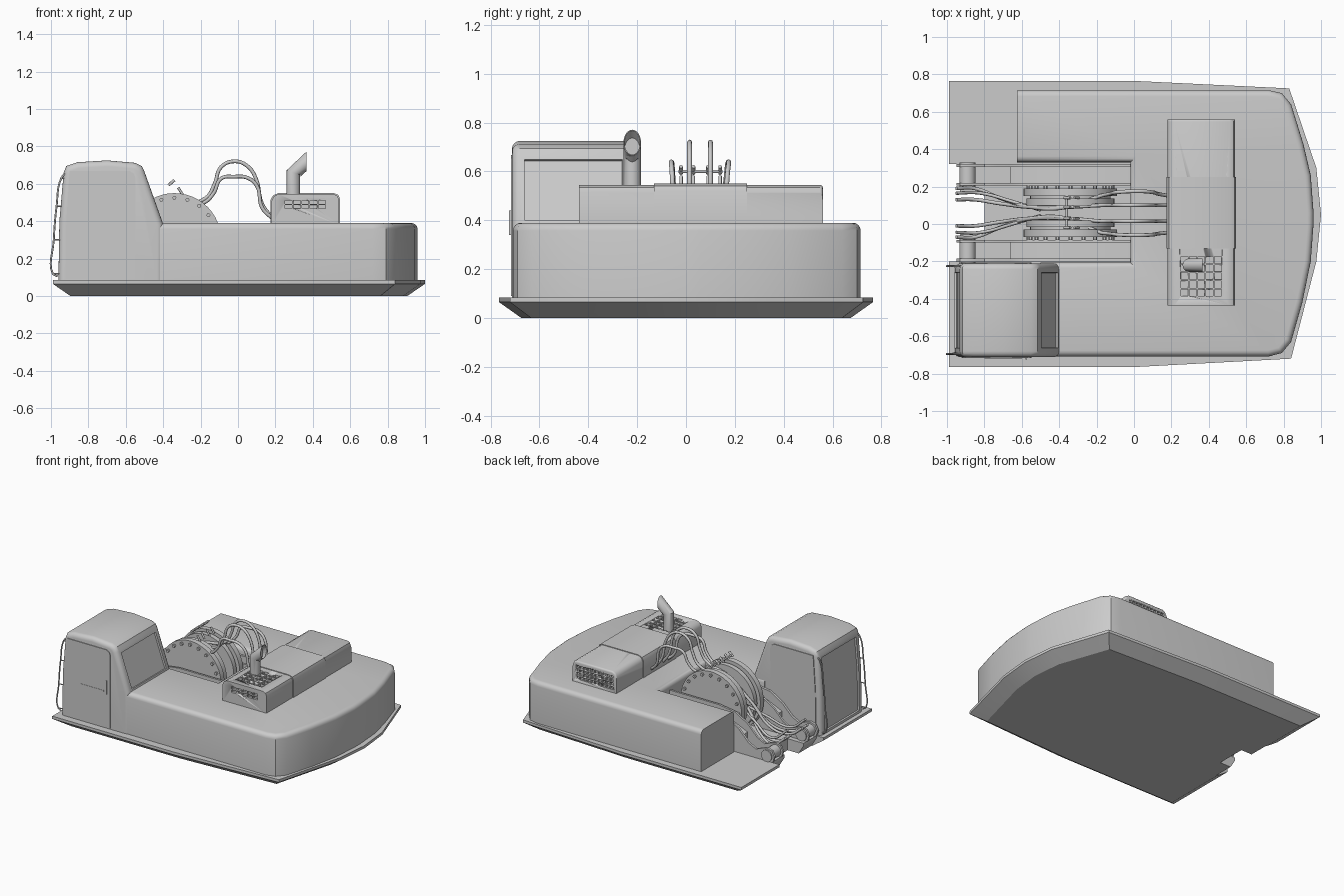
import bpy, bmesh, math
from mathutils import Vector

if "Cube" in bpy.data.objects:
    bpy.data.objects.remove(bpy.data.objects["Cube"])

MID = 0.06  # y of the boom channel's centre line


def finish(name, bm, angle=35):
    bmesh.ops.recalc_face_normals(bm, faces=bm.faces)
    me = bpy.data.meshes.new(name)
    bm.to_mesh(me)
    bm.free()
    ob = bpy.data.objects.new(name, me)
    bpy.context.collection.objects.link(ob)
    smooth(ob, angle)
    return ob


def smooth(ob, angle=35):
    bpy.ops.object.select_all(action='DESELECT')
    ob.select_set(True)
    bpy.context.view_layer.objects.active = ob
    bpy.ops.object.shade_smooth_by_angle(angle=math.radians(angle))


def prism_bm(pts, axis, a, b, bm=None):
    """Extrude a 2D outline along z (pts are x,y) or y (pts are x,z)."""
    bm = bm or bmesh.new()
    put = (lambda p, h: (p[0], p[1], h)) if axis == 'z' else (lambda p, h: (p[0], h, p[1]))
    lo = [bm.verts.new(put(p, a)) for p in pts]
    hi = [bm.verts.new(put(p, b)) for p in pts]
    bm.faces.new(lo)
    bm.faces.new(hi)
    for i in range(len(pts)):
        j = (i + 1) % len(pts)
        bm.faces.new((lo[i], lo[j], hi[j], hi[i]))
    bmesh.ops.recalc_face_normals(bm, faces=bm.faces)
    return bm


def prism(name, pts, axis, a, b, pick=None, width=0.02, seg=4):
    bm = prism_bm(pts, axis, a, b)
    if pick:
        edges = [e for e in bm.edges if pick(e.verts[0].co, e.verts[1].co)]
        bmesh.ops.bevel(bm, geom=edges, offset=width, segments=seg, profile=0.5, affect='EDGES')
    return finish(name, bm)


def rect(x0, x1, z0, z1):
    return [(x0, z0), (x1, z0), (x1, z1), (x0, z1)]


def circle(cx, cz, r, n):
    return [(cx + r * math.cos(2 * math.pi * i / n), cz + r * math.sin(2 * math.pi * i / n)) for i in range(n)]


def tube(name, pts, r):
    cu = bpy.data.curves.new(name, 'CURVE')
    cu.dimensions = '3D'
    cu.bevel_depth, cu.bevel_resolution, cu.resolution_u = r, 2, 6
    cu.use_fill_caps = True
    sp = cu.splines.new('BEZIER')
    sp.bezier_points.add(len(pts) - 1)
    for bp, p in zip(sp.bezier_points, pts):
        bp.co = p
        bp.handle_left_type = bp.handle_right_type = 'AUTO'
    ob = bpy.data.objects.new(name, cu)
    bpy.context.collection.objects.link(ob)
    bpy.ops.object.select_all(action='DESELECT')
    ob.select_set(True)
    bpy.context.view_layer.objects.active = ob
    bpy.ops.object.convert(target='MESH')
    smooth(bpy.context.object, 50)


# Base deck: flared rim with a stepped notch at the boom end
outer = [(-0.99, -0.765), (0, -0.765), (0.84, -0.72), (0.975, -0.2), (1.0, 0.05), (0.975, 0.3),
         (0.83, 0.725), (0, 0.765), (-0.99, 0.765)]
notch = [(-0.99, 0.32), (-0.93, 0.32), (-0.93, 0.17), (-0.8, 0.17),
         (-0.8, -0.05), (-0.93, -0.05), (-0.93, -0.2), (-0.99, -0.2)]
bm = bmesh.new()
rings = [[bm.verts.new((x, y, z)) for x, y in outer + notch] for z in (0.085, 0.065)]
low = [(x * 0.905, y * 0.88) for x, y in outer] + [(max(x, -0.9), y) if x > -0.9 else (-0.896 + (x + 0.99) * 0.1, y) for x, y in notch]
rings.append([bm.verts.new((x, y, 0)) for x, y in low])
bm.faces.new(rings[0])
bm.faces.new(rings[2])
for up, dn in zip(rings, rings[1:]):
    for i in range(len(up)):
        j = (i + 1) % len(up)
        bm.faces.new((up[i], up[j], dn[j], dn[i]))
finish("base_deck", bm, 25)

# Main body shell wrapping the boom channel
body = [(-0.5, -0.708), (0.72, -0.708), (0.79, -0.69), (0.84, -0.63), (0.9, -0.42), (0.945, -0.2),
        (0.96, 0), (0.96, 0.06), (0.945, 0.26), (0.905, 0.43), (0.84, 0.64), (0.79, 0.70), (0.72, 0.715),
        (-0.625, 0.715), (-0.625, 0.33), (-0.02, 0.33), (-0.02, -0.205), (-0.5, -0.205)]
prism("body_shell", body, 'z', 0.07, 0.39,
      lambda p, q: min(p.z, q.z) > 0.38 and not (p.x < -0.4 and q.x < -0.4), 0.032)

# Cab with rounded roof and recessed front and rear windows
cab = [(-0.96, 0.085), (-0.955, 0.4), (-0.932, 0.66), (-0.918, 0.695), (-0.86, 0.715), (-0.7, 0.725),
       (-0.55, 0.712), (-0.515, 0.695), (-0.5, 0.665), (-0.4, 0.385), (-0.4, 0.085)]
bm = prism_bm(cab, 'y', -0.712, -0.21)
bmesh.ops.bevel(bm, geom=[e for e in bm.edges if abs(e.verts[0].co.y - e.verts[1].co.y) < 1e-4
                          and max(v.co.z for v in e.verts) > 0.1],
                offset=0.032, segments=4, profile=0.5, affect='EDGES')
bm.normal_update()
front = [f for f in bm.faces if f.normal.x < -0.98 and f.calc_area() > 0.05]
rear = [f for f in bm.faces if f.normal.x > 0.8 and f.normal.z > 0.2 and f.calc_area() > 0.05]
for faces in (front, rear):
    bmesh.ops.inset_region(bm, faces=faces, thickness=0.018, depth=0, use_even_offset=True)
    bmesh.ops.inset_region(bm, faces=faces, thickness=0.002, depth=-0.012, use_even_offset=True)
finish("cab", bm)

# Cab doors, handle and front guard rail
door = [(-0.922, 0.09), (-0.55, 0.09), (-0.548, 0.63), (-0.556, 0.655), (-0.58, 0.668), (-0.9, 0.668), (-0.918, 0.4)]
prism("cab_door", door, 'y', -0.717, -0.705)
prism("cab_side_window", door, 'y', -0.215, -0.205)
prism("door_handle", rect(-0.58, -0.572, 0.34, 0.44), 'y', -0.724, -0.71)
prism("door_seam_trim", rect(-0.8, -0.6, 0.355, 0.362), 'y', -0.719, -0.71)
rail = [(-0.965, 0.105), (-0.99, 0.12), (-0.985, 0.3), (-0.97, 0.48), (-0.945, 0.63), (-0.925, 0.655)]
for n, y in enumerate((-0.695, -0.225)):
    tube(f"cab_rail_{n}", [(x, y, z) for x, z in rail], 0.005)
for x, z in rail[1:5]:
    tube("rail_stub", [(x, -0.695, z), (x + 0.04, -0.69, z)], 0.004)

# Engine hood, with vent holes cut by one helper mesh
def hood_profile(g):
    return [(0.18 - g, 0.38), (0.54 + g, 0.38), (0.54 + g, 0.515 + g), (0.532 + g, 0.535 + g), (0.512, 0.545 + g),
            (0.215, 0.545 + g), (0.192 - g, 0.533 + g), (0.18 - g, 0.51 + g)]


hood = prism("engine_hood", hood_profile(0), 'y', -0.437, 0.56,
             lambda p, q: min(p.y, q.y) > 0.55 and min(p.z, q.z) > 0.5, 0.012, 3)
prism("hood_centre_panel", hood_profile(0.005), 'y', -0.13, 0.25)
bm = bmesh.new()
for i in range(5):
    x = 0.252 + 0.0445 * i
    for j in range(5):
        y = -0.385 + 0.0435 * j
        prism_bm(rect(x, x + 0.037, 0.528, 0.57), 'y', y, y + 0.036, bm)
    for j in range(2):
        z = 0.468 + 0.024 * j
        prism_bm(rect(x, x + 0.037, z, z + 0.019), 'y', -0.45, -0.42, bm)
for i in range(10):
    for j in range(4):
        x, z = 0.207 + 0.031 * i, 0.412 + 0.027 * j
        prism_bm(rect(x, x + 0.025, z, z + 0.021), 'y', 0.545, 0.58, bm)
cutter = finish("vent_cutter", bm)
cutter.hide_render = True
cutter.hide_viewport = True
mod = hood.modifiers.new("vents", 'BOOLEAN')
mod.operation, mod.object, mod.solver = 'DIFFERENCE', cutter, 'EXACT'

# Exhaust: upright pipe, angled tip cut off vertically
bm = bmesh.new()
cx, cy, r, n = 0.296, -0.22, 0.036, 24
rings = [[], [], []]
for i in range(n):
    c, s = math.cos(2 * math.pi * i / n), math.sin(2 * math.pi * i / n)
    rings[0].append(bm.verts.new((cx + r * c, cy + r * s, 0.52)))
    rings[1].append(bm.verts.new((cx + r * c, cy + r * s, 0.66 - 0.012 * c)))
    rings[2].append(bm.verts.new((0.365, cy + r * s, 0.718 - 0.053 * c)))
for lo, hi in zip(rings, rings[1:]):
    for i in range(n):
        j = (i + 1) % n
        bm.faces.new((lo[i], lo[j], hi[j], hi[i]))
bm.faces.new(rings[0])
cap = bm.faces.new(rings[2])
bmesh.ops.recalc_face_normals(bm, faces=bm.faces)
bmesh.ops.inset_region(bm, faces=[cap], thickness=0.004)
mouth = bmesh.ops.extrude_face_region(bm, geom=[cap])['geom']
bmesh.ops.translate(bm, verts=[g for g in mouth if isinstance(g, bmesh.types.BMVert)], vec=(-0.03, 0, -0.03))
bmesh.ops.delete(bm, geom=[cap], context='FACES_ONLY')
finish("exhaust_pipe", bm, 30)

# Boom foot: arched discs with bolts, bracket plates and pins, mirrored about the channel
bracket = [(-0.02, 0.07), (-0.02, 0.34), (-0.42, 0.34), (-0.56, 0.32), (-0.66, 0.26), (-0.74, 0.18), (-0.8, 0.15),
           (-0.85, 0.17), (-0.89, 0.182), (-0.93, 0.17), (-0.95, 0.13), (-0.94, 0.09), (-0.9, 0.07)]
for side, tag in ((1, "left"), (-1, "right")):
    def span(a, b):
        return MID + side * a, MID + side * b
    prism(f"boom_disc_outer_{tag}", circle(-0.34, 0.3, 0.25, 48), 'y', *span(0.09, 0.13))
    prism(f"boom_disc_hub_{tag}", circle(-0.34, 0.3, 0.215, 48), 'y', *span(0.07, 0.1))
    prism(f"boom_disc_inner_{tag}", circle(-0.34, 0.3, 0.235, 48), 'y', *span(0.04, 0.075))
    bm = bmesh.new()
    for x, z in circle(-0.34, 0.3, 0.225, 20):
        if z > 0.12:
            prism_bm(circle(x, z, 0.011, 6), 'y', *span(0.125, 0.145), bm)
    finish(f"disc_bolts_{tag}", bm)
    prism(f"bracket_outer_{tag}", bracket, 'y', *span(0.245, 0.262))
    prism(f"bracket_inner_{tag}", bracket, 'y', *span(0.145, 0.16))
    prism(f"bracket_web_{tag}", [(-0.02, 0.07), (-0.02, 0.27), (-0.5, 0.27), (-0.66, 0.2), (-0.66, 0.07)],
          'y', *span(0.155, 0.25))
    prism(f"boom_pin_{tag}", circle(-0.89, 0.125, 0.043, 24), 'y', *span(0.135, 0.27))

# Hydraulic hoses arching from the hood, through the discs to the boom end
high = [(0.19, 0.41), (0.13, 0.49), (0.095, 0.63), (0.05, 0.695), (-0.02, 0.72), (-0.09, 0.69), (-0.125, 0.6), (-0.17, 0.525)]
flat = [(0.19, 0.41), (0.13, 0.47), (0.1, 0.59), (0.05, 0.632), (-0.02, 0.638), (-0.09, 0.628), (-0.13, 0.55), (-0.18, 0.5)]
tail = [(-0.36, 0.47), (-0.55, 0.33), (-0.72, 0.16), (-0.85, 0.15), (-0.95, 0.22)]
for k, (path, y0, y1, y2) in enumerate(((high, 0.015, 0.015, -0.01), (high, 0.1, 0.1, 0.13),
                                        (flat, -0.045, -0.06, -0.07), (flat, 0.15, 0.175, 0.19))):
    m = len(path)
    pts = [(x, y0 + (y1 - y0) * math.sin(math.pi * i / (m - 1)), z) for i, (x, z) in enumerate(path)]
    ym = min(max(y0, 0.03), 0.09)
    ys = [ym, ym, (ym + y2) / 2, y2, y2]
    tube(f"hose_{k}", pts + [(x, y, z) for (x, z), y in zip(tail, ys)], 0.01)
for k, (y0, y2) in enumerate(((0.045, -0.045), (0.075, 0.165))):
    tube(f"short_hose_{k}", [(-0.5, y0, 0.3), (-0.65, (y0 + y2) / 2, 0.24), (-0.82, y2, 0.18), (-0.95, y2, 0.27)], 0.009)

# Hose clamp bar with fittings above the discs
tube("clamp_bar", [(-0.36, -0.03, 0.6), (-0.36, 0.15, 0.6)], 0.007)
for y in (-0.02, 0.03, 0.09, 0.14):
    tube("clamp_fitting", [(-0.372, y, 0.592), (-0.34, y, 0.62)], 0.008)
    tube("clamp_post", [(-0.32, y, 0.58), (-0.295, y, 0.54)], 0.007)
